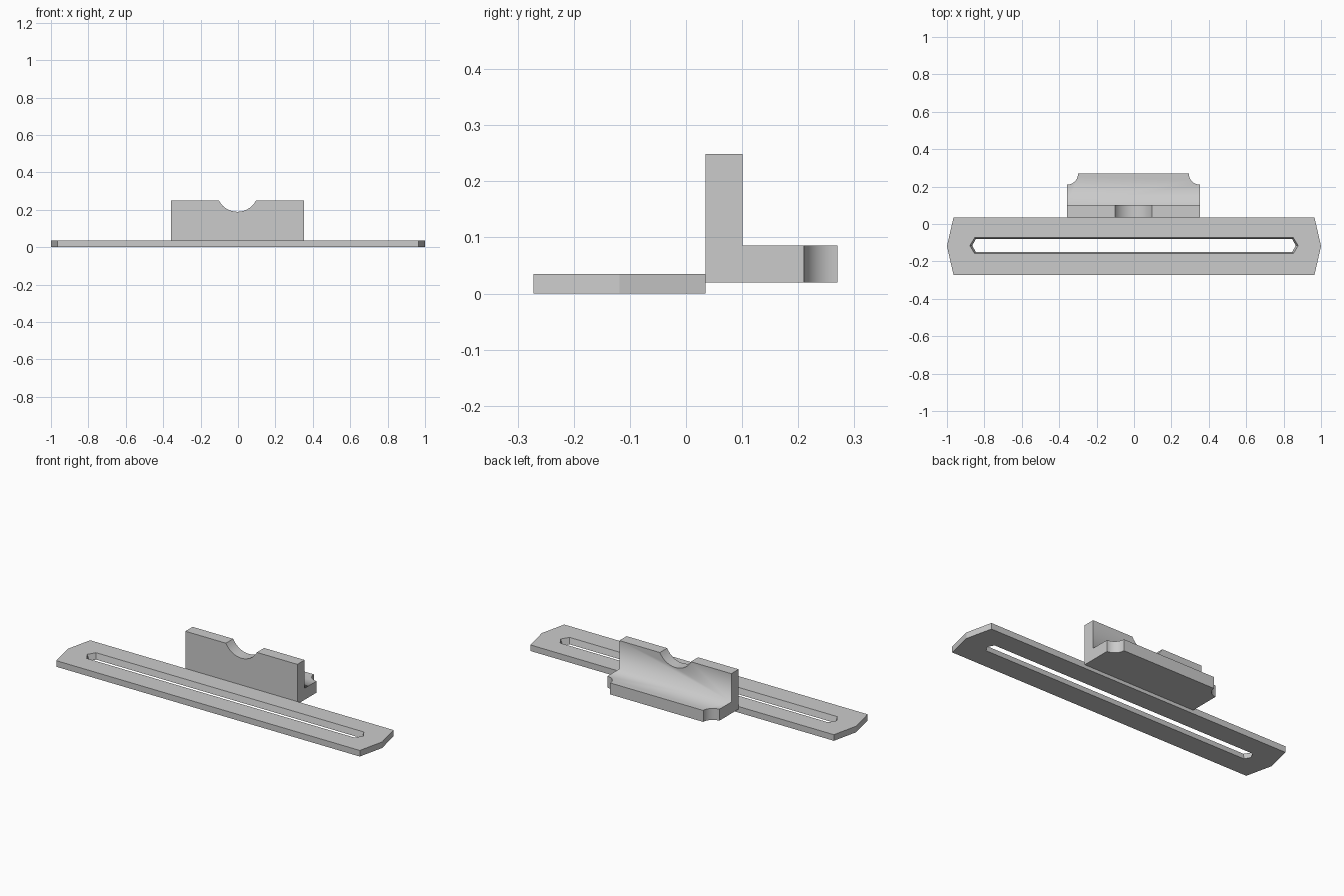
import bpy, bmesh, math
from mathutils import Matrix, Vector

cube = bpy.data.objects.get("Cube")
if cube:
    bpy.data.objects.remove(cube, do_unlink=True)

GREY = (0.6, 0.6, 0.6, 1)
grey = bpy.data.materials.new("light_grey")
grey.use_nodes = True
grey.diffuse_color = GREY
for node in grey.node_tree.nodes:
    if node.type == 'BSDF_PRINCIPLED':
        node.inputs["Base Color"].default_value = GREY


def make_object(name, bm):
    bmesh.ops.recalc_face_normals(bm, faces=bm.faces)
    mesh = bpy.data.meshes.new(name)
    bm.to_mesh(mesh)
    bm.free()
    mesh.materials.append(grey)
    obj = bpy.data.objects.new(name, mesh)
    bpy.context.collection.objects.link(obj)
    return obj


def activate(obj):
    bpy.ops.object.select_all(action='DESELECT')
    obj.select_set(True)
    bpy.context.view_layer.objects.active = obj


def cut_cylinder(target, radius, depth, centre, rotation=Matrix()):
    bm = bmesh.new()
    bmesh.ops.create_cone(bm, cap_ends=True, segments=40, radius1=radius, radius2=radius,
                          depth=depth, matrix=Matrix.Translation(centre) @ rotation)
    cutter = make_object("cutter", bm)
    cutter.hide_render = True
    activate(target)
    mod = target.modifiers.new("cut", 'BOOLEAN')
    mod.operation = 'DIFFERENCE'
    mod.solver = 'EXACT'
    mod.object = cutter
    bpy.ops.object.modifier_apply(modifier=mod.name)
    bpy.data.objects.remove(cutter, do_unlink=True)


# Slotted plate: four six-sided rings joined in a loop, the slot tapering downwards
def hex_ring(bm, tip, corner, y_low, y_high, z):
    mid = (y_low + y_high) / 2
    outline = [(tip, mid), (corner, y_high), (-corner, y_high),
               (-tip, mid), (-corner, y_low), (corner, y_low)]
    return [bm.verts.new((x, y, z)) for x, y in outline]


TOP = 0.035
bm = bmesh.new()
rings = [hex_ring(bm, 1, 0.965, -0.272, 0.035, 0),
         hex_ring(bm, 1, 0.965, -0.272, 0.035, TOP),
         hex_ring(bm, 0.878, 0.852, -0.158, -0.073, TOP),
         hex_ring(bm, 0.865, 0.846, -0.149, -0.081, 0)]
for r in range(4):
    a, b = rings[r], rings[(r + 1) % 4]
    for i in range(6):
        j = (i + 1) % 6
        bm.faces.new((a[i], a[j], b[j], b[i]))
make_object("slotted_plate", bm)

# L-shaped bracket: side profile pushed along x
LEFT, RIGHT = 0.353, -0.359
CENTRE = (LEFT + RIGHT) / 2
BACK, WALL_BACK, SHELF_TOP = 0.27, 0.101, 0.086
profile = [(0.035, 0.02), (BACK, 0.02), (BACK, SHELF_TOP),
           (WALL_BACK, SHELF_TOP), (WALL_BACK, 0.249), (0.035, 0.249)]
bm = bmesh.new()
end = bm.faces.new([bm.verts.new((RIGHT, y, z)) for y, z in profile])
pushed = bmesh.ops.extrude_face_region(bm, geom=[end])["geom"]
bmesh.ops.translate(bm, vec=(LEFT - RIGHT, 0, 0),
                    verts=[v for v in pushed if isinstance(v, bmesh.types.BMVert)])
bracket = make_object("bracket", bm)

# Round notch in the wall and hollow corners on the shelf
cut_cylinder(bracket, 0.111, 0.3, Vector((CENTRE, 0.07, 0.3)),
             Matrix.Rotation(math.pi / 2, 4, 'X'))
for x in (LEFT, RIGHT):
    cut_cylinder(bracket, 0.06, 0.3, Vector((x, BACK, 0.05)))

# Smooth curves, with the inner corner shaded softly as well
activate(bracket)
bpy.ops.object.shade_smooth_by_angle(angle=math.radians(30))
mesh = bracket.data
for edge in mesh.edges:
    ends = [mesh.vertices[i].co for i in edge.vertices]
    if all(abs(p.y - WALL_BACK) < 0.001 and abs(p.z - SHELF_TOP) < 0.001 for p in ends):
        edge.use_edge_sharp = False
